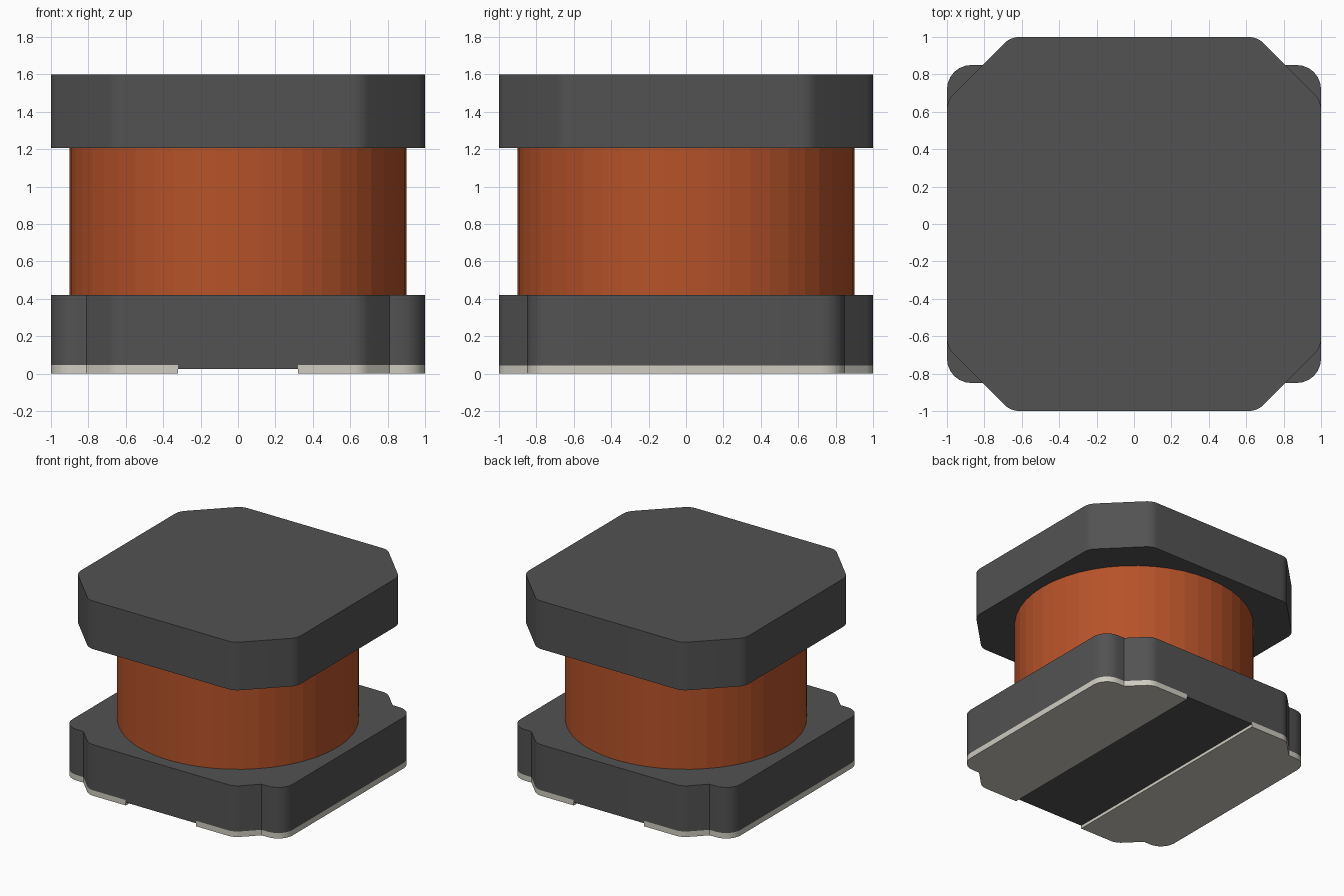
import bpy, bmesh, math
from mathutils import Vector

if "Cube" in bpy.data.objects:
    bpy.data.objects.remove(bpy.data.objects["Cube"], do_unlink=True)


def material(name, rgb):
    m = bpy.data.materials.new(name)
    m.use_nodes = True
    m.diffuse_color = (*rgb, 1)
    bsdf = next(n for n in m.node_tree.nodes if n.type == 'BSDF_PRINCIPLED')
    bsdf.inputs["Base Color"].default_value = (*rgb, 1)
    bsdf.inputs["Roughness"].default_value = 0.6
    return m


FERRITE = material("dark_ferrite", (0.085, 0.085, 0.085))
COPPER = material("copper", (0.47, 0.085, 0.022))
TIN = material("tin_plating", (0.62, 0.60, 0.53))


def fillet(corners, steps=6):
    """Round each (x, y, radius) corner of a closed outline."""
    out = []
    n = len(corners)
    for i, (x, y, r) in enumerate(corners):
        p = Vector((x, y))
        if r == 0:
            out.append(p)
            continue
        a = (Vector(corners[i - 1][:2]) - p).normalized()
        b = (Vector(corners[(i + 1) % n][:2]) - p).normalized()
        half = a.angle(b) / 2
        centre = p + (a + b).normalized() * (r / math.sin(half))
        start = p + a * (r / math.tan(half)) - centre
        end = p + b * (r / math.tan(half)) - centre
        sweep = math.pi - 2 * half
        for k in range(steps + 1):
            t = k / steps
            out.append(centre + (start * math.sin((1 - t) * sweep)
                                 + end * math.sin(t * sweep)) / math.sin(sweep))
    return out


def prism(name, outline, z0, z1, mat, smooth=True):
    """Extrude a flat outline between two heights."""
    bm = bmesh.new()
    face = bm.faces.new([bm.verts.new((p[0], p[1], z0)) for p in outline])
    ext = bmesh.ops.extrude_face_region(bm, geom=[face])
    top = [v for v in ext["geom"] if isinstance(v, bmesh.types.BMVert)]
    bmesh.ops.translate(bm, verts=top, vec=(0, 0, z1 - z0))
    bmesh.ops.recalc_face_normals(bm, faces=bm.faces)
    me = bpy.data.meshes.new(name)
    bm.to_mesh(me)
    bm.free()
    me.materials.append(mat)
    ob = bpy.data.objects.new(name, me)
    bpy.context.collection.objects.link(ob)
    if smooth:
        bpy.ops.object.select_all(action='DESELECT')
        ob.select_set(True)
        bpy.context.view_layer.objects.active = ob
        bpy.ops.object.shade_smooth_by_angle(angle=math.radians(30))
    return ob


def right_half(quadrant):
    """Mirror a +x +y quadrant downwards, giving the +x side bottom to top."""
    return [(x, -y, r) for x, y, r in reversed(quadrant)] + quadrant


def full_outline(quadrant):
    half = right_half(quadrant)
    return half + [(-x, -y, r) for x, y, r in half]


# Corner quadrants, listed counter-clockwise
flange = [(1, 0.66, 0.12), (0.66, 1, 0.12)]
base = [(1, 0.85, 0.13), (0.81, 0.85, 0), (0.66, 1, 0.12)]

# Ferrite core: top flange, base flange and the shallow strip between the pads
prism("top_flange", fillet(full_outline(flange)), 1.205, 1.6, FERRITE)
prism("base_flange", fillet(full_outline(base)), 0.045, 0.42, FERRITE)
prism("base_centre_strip", [(-0.32, -1), (0.32, -1), (0.32, 1), (-0.32, 1)],
      0.025, 0.045, FERRITE, smooth=False)

# Wound copper body
N = 48
ring = [(0.9 * math.cos(2 * math.pi * i / N), 0.9 * math.sin(2 * math.pi * i / N))
        for i in range(N)]
prism("winding", ring, 0.42, 1.205, COPPER, smooth=False)

# Solder pads following the base outline on both sides
pad = fillet([(0.32, -1, 0)] + right_half(base) + [(0.32, 1, 0)])
for side, sign in (("left", 1), ("right", -1)):
    prism(side + "_solder_pad", [(sign * p.x, p.y) for p in pad], 0, 0.045, TIN)
